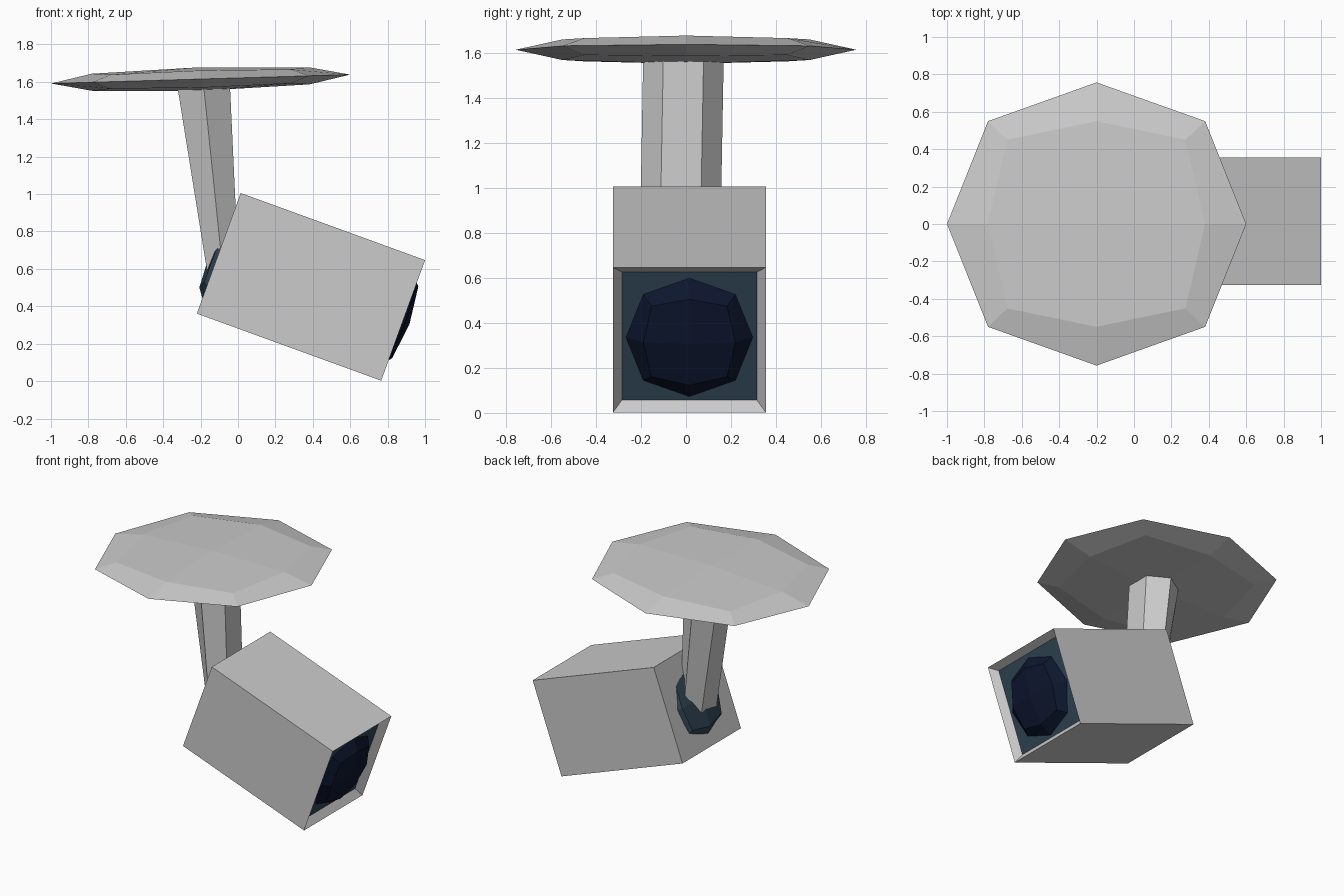
import bpy, bmesh, math
from mathutils import Matrix, Vector

if "Cube" in bpy.data.objects:
    bpy.data.objects.remove(bpy.data.objects["Cube"])


def material(name, rgb):
    m = bpy.data.materials.new(name)
    m.diffuse_color = (*rgb, 1)
    m.use_nodes = True
    m.node_tree.nodes["Principled BSDF"].inputs["Base Color"].default_value = m.diffuse_color
    return m


navy = material("dark_glass", (0.004, 0.008, 0.028))
teal = material("dark_teal", (0.03, 0.06, 0.09))


def add_object(name, bm, matrix=Matrix(), mats=()):
    bmesh.ops.recalc_face_normals(bm, faces=bm.faces)
    mesh = bpy.data.meshes.new(name)
    bm.to_mesh(mesh)
    bm.free()
    for m in mats:
        mesh.materials.append(m)
    ob = bpy.data.objects.new(name, mesh)
    ob.matrix_world = matrix
    bpy.context.collection.objects.link(ob)
    return ob


def rounded_disc(name, radii, matrix, mats=()):
    """Cube subdivided once: a low-poly ellipsoid with the given radii."""
    bm = bmesh.new()
    bmesh.ops.create_cube(bm, size=2 / 0.8395)
    bmesh.ops.scale(bm, vec=radii, verts=bm.verts)
    ob = add_object(name, bm, matrix, mats)
    ob.modifiers.new("round", "SUBSURF").levels = 1
    ob.modifiers["round"].render_levels = 1
    return ob


def tilt(deg):
    return Matrix.Rotation(math.radians(deg), 4, 'Y')


# Tilted frame shared by the housing and its lens (local +x is the open end)
frame = Matrix.Translation((0.39, 0.015, 0.504)) @ tilt(20)

# Housing: box with a sloped recess around a dark panel in the front end
bm = bmesh.new()
bmesh.ops.create_cube(bm, size=1)
bmesh.ops.scale(bm, vec=(1.049, 0.68, 0.686), verts=bm.verts)
bm.normal_update()
end = max(bm.faces, key=lambda f: f.calc_center_median().x)
bmesh.ops.inset_region(bm, faces=[end], thickness=0.057)
bmesh.ops.translate(bm, vec=(-0.05, 0, 0), verts=end.verts)
end.material_index = 1
add_object("housing", bm, frame, (material("grey", (0.8, 0.8, 0.8)), teal))

# Lens bulging out of the recess
rounded_disc("lens", (0.088, 0.282, 0.28),
             frame @ Matrix.Translation((0.475, 0, -0.006)), (navy,))

# Joint dome on the back end
rounded_disc("back_joint", (0.09, 0.285, 0.285),
             frame @ Matrix.Translation((-0.48, 0, -0.005)) @ tilt(4), (teal,))

# Six-sided stem, narrowing in depth toward the joint
bm = bmesh.new()
rings = []
for cx, cy, z, rx in ((-0.077, -0.03, 0.55, 0.095), (-0.186, -0.011, 1.6, 0.164)):
    rings.append([bm.verts.new((cx + rx * math.cos(a), cy + 0.179 * math.sin(a), z))
                  for a in (math.radians(30 + 60 * i) for i in range(6))])
low, high = rings
for i in range(6):
    j = (i + 1) % 6
    bm.faces.new((low[i], low[j], high[j], high[i]))
bm.faces.new(low[::-1])
bm.faces.new(high)
add_object("stem", bm)

# Flat mounting plate on top
rounded_disc("mounting_plate", (0.8, 0.757, 0.063),
             Matrix.Translation((-0.2, 0, 1.615)) @ tilt(-1.7))
